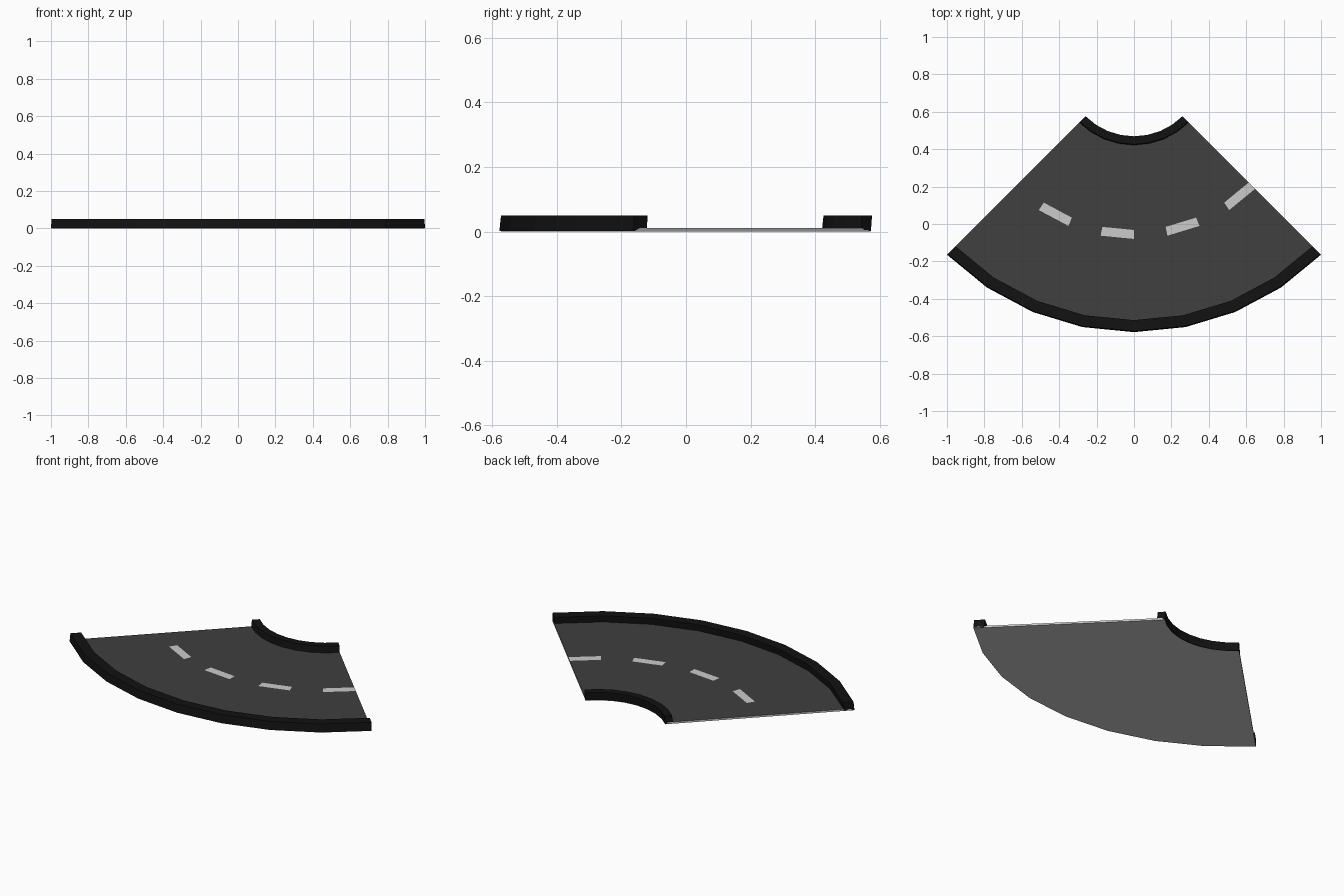
import bpy, bmesh, math

if "Cube" in bpy.data.objects:
    bpy.data.objects.remove(bpy.data.objects["Cube"])

CY = 0.836          # y of the bend's centre
SEGS = 8            # 90 degree bend in flat segments


def material(name, v):
    m = bpy.data.materials.new(name)
    m.diffuse_color = (v, v, v, 1)
    m.use_nodes = True
    m.node_tree.nodes["Principled BSDF"].inputs["Base Color"].default_value = m.diffuse_color
    return m


def arc_sweep(name, profile, mats, pick=lambda edge, seg: 0):
    """Sweep a closed (radius, z) profile round the bend and cap both ends."""
    bm = bmesh.new()
    rings = []
    for i in range(SEGS + 1):
        a = math.radians(-45 + 90 * i / SEGS)
        rings.append([bm.verts.new((r * math.sin(a), CY - r * math.cos(a), z))
                      for r, z in profile])
    n = len(profile)
    for s in range(SEGS):
        for k in range(n):
            j = (k + 1) % n
            f = bm.faces.new((rings[s][k], rings[s + 1][k],
                              rings[s + 1][j], rings[s][j]))
            f.material_index = pick(k, s)
    bm.faces.new(rings[0])
    bm.faces.new(rings[-1][::-1])
    bmesh.ops.recalc_face_normals(bm, faces=bm.faces)
    me = bpy.data.meshes.new(name)
    bm.to_mesh(me)
    bm.free()
    for m in mats:
        me.materials.append(m)
    ob = bpy.data.objects.new(name, me)
    bpy.context.collection.objects.link(ob)
    return ob


base = material("base_grey", 0.8)
asphalt = material("asphalt", 0.05)
black = material("curb_black", 0.006)

# Road slab: grey base and edges, dark top, grey dashes on alternate segments
T = 0.011


def road_mat(edge, seg):
    if edge in (0, 2):
        return 1
    if edge == 1:
        return 0 if seg % 2 == 1 else 1
    return 0


arc_sweep("road", [(0.39, T), (0.868, T), (0.916, T), (1.385, T),
                   (1.412, 0), (0.372, 0)], [base, asphalt], road_mat)

# Curbs, both leaning slightly towards the centre of the bend
for name, r0, r1 in (("inner_curb", 0.372, 0.415), ("outer_curb", 1.355, 1.4142)):
    lean = 0.005
    arc_sweep(name, [(r0, 0.002), (r1, 0.002), (r1 - lean, 0.05), (r0 - lean, 0.05)],
              [black])
